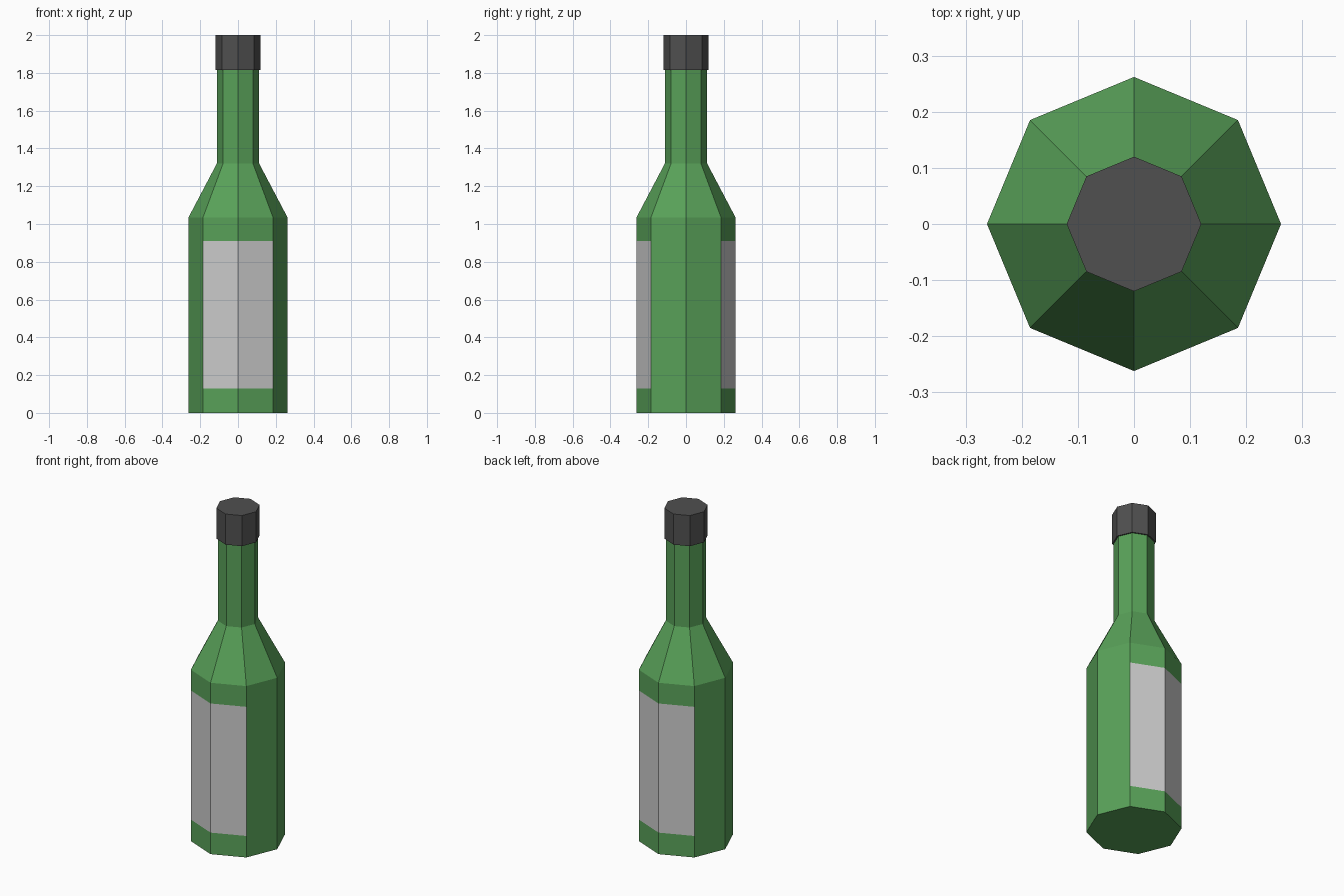
import bpy, bmesh, math

if "Cube" in bpy.data.objects:
    bpy.data.objects.remove(bpy.data.objects["Cube"])

SIDES = 8


def material(name, color):
    mat = bpy.data.materials.new(name)
    mat.diffuse_color = (*color, 1)
    mat.use_nodes = True
    mat.node_tree.nodes["Principled BSDF"].inputs["Base Color"].default_value = mat.diffuse_color
    return mat


def lathe(name, profile, mats, slot_for=lambda band, side: 0):
    """Stack octagonal rings from (radius, z) pairs, with corners on the axes."""
    bm = bmesh.new()
    rings = []
    for r, z in profile:
        angles = [math.tau * i / SIDES for i in range(SIDES)]
        rings.append([bm.verts.new((r * math.cos(a), r * math.sin(a), z)) for a in angles])
    for band, (low, high) in enumerate(zip(rings, rings[1:])):
        for i in range(SIDES):
            j = (i + 1) % SIDES
            face = bm.faces.new((low[i], low[j], high[j], high[i]))
            face.material_index = slot_for(band, i)
    bm.faces.new(rings[0][::-1])
    bm.faces.new(rings[-1])
    mesh = bpy.data.meshes.new(name)
    bm.to_mesh(mesh)
    bm.free()
    for mat in mats:
        mesh.materials.append(mat)
    obj = bpy.data.objects.new(name, mesh)
    bpy.context.collection.objects.link(obj)
    return obj


glass = material("green_glass", (0.10, 0.36, 0.10))
paper = material("label_paper", (0.75, 0.75, 0.75))
dark = material("cap_dark", (0.08, 0.08, 0.08))

# Glass body, shoulder and neck; flush labels on the two front and two back sides
body = [(0.262, 0), (0.262, 0.13), (0.262, 0.91), (0.262, 1.035), (0.112, 1.32), (0.112, 1.82)]
lathe("bottle", body, [glass, paper],
      lambda band, side: int(band == 1 and side in (1, 2, 5, 6)))

# Cap
lathe("cap", [(0.12, 1.815), (0.12, 2.0)], [dark])
